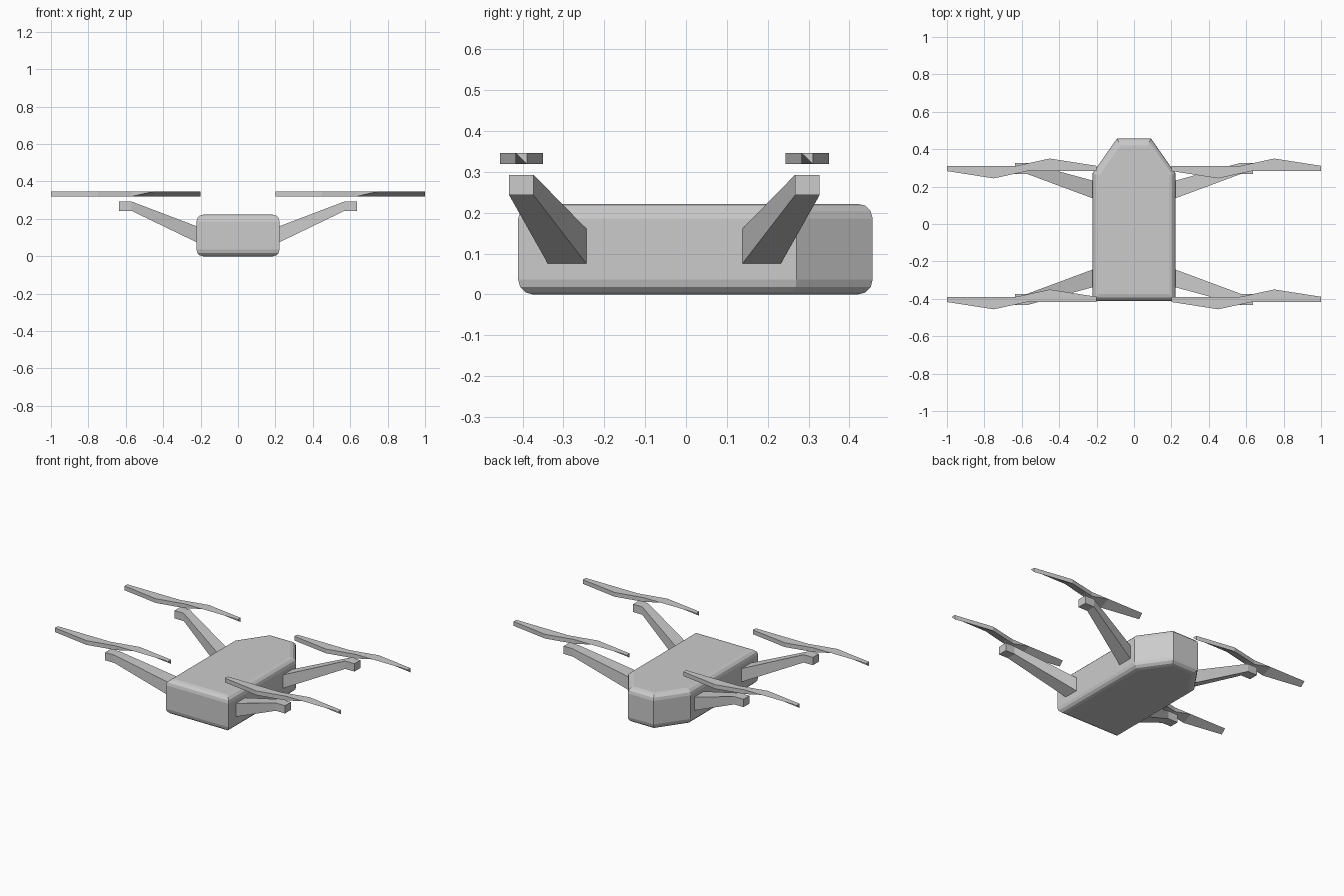
import bpy, bmesh

if "Cube" in bpy.data.objects:
    bpy.data.objects.remove(bpy.data.objects["Cube"])

MID_Y = -0.053    # arms and rotors mirror front/back about this line


def make_object(name, bm):
    bmesh.ops.remove_doubles(bm, verts=bm.verts, dist=1e-5)
    bmesh.ops.recalc_face_normals(bm, faces=bm.faces)
    mesh = bpy.data.meshes.new(name)
    bm.to_mesh(mesh)
    bm.free()
    obj = bpy.data.objects.new(name, mesh)
    bpy.context.collection.objects.link(obj)
    return obj


def loft(name, sections):
    """Skin a list of equal-length point loops and cap both ends."""
    bm = bmesh.new()
    rings = [[bm.verts.new(p) for p in s] for s in sections]
    for a, b in zip(rings, rings[1:]):
        n = len(a)
        for i in range(n):
            bm.faces.new((a[i], a[(i + 1) % n], b[(i + 1) % n], b[i]))
    bm.faces.new(rings[0])
    bm.faces.new(rings[-1])
    # collapse degenerate edges before normals are computed
    bmesh.ops.dissolve_degenerate(bm, dist=1e-5, edges=bm.edges)
    return make_object(name, bm)


# Body: tapered-nose plan, extruded, with rounded top and bottom rims
H = 0.222
half = [(0.222, -0.411), (0.222, 0.27), (0.091, 0.457)]
plan = half + [(-x, y) for x, y in reversed(half)]
bm = bmesh.new()
low = [bm.verts.new((x, y, 0)) for x, y in plan]
base = bm.faces.new(low)
ext = bmesh.ops.extrude_face_region(bm, geom=[base], use_keep_orig=True)
for v in ext["geom"]:
    if isinstance(v, bmesh.types.BMVert):
        v.co.z = H
bmesh.ops.recalc_face_normals(bm, faces=bm.faces)
rims = [e for e in bm.edges if abs(e.verts[0].co.z - e.verts[1].co.z) < 1e-6]
bmesh.ops.bevel(bm, geom=rims, offset=0.036, segments=3, profile=0.5,
                affect='EDGES')
make_object("body", bm)


# Arms: tapering strut with a short flat motor end
def arm(name, sx, rear):
    def ring(x, y0, y1, z0, z1):
        pts = [(y0, z0), (y1, z0), (y1, z1), (y0, z1)]
        return [(sx * x, 2 * MID_Y - y if rear else y, z) for y, z in pts]
    loft(name, [ring(0.217, 0.136, 0.231, 0.073, 0.159),
                ring(0.57, 0.267, 0.327, 0.243, 0.293),
                ring(0.635, 0.267, 0.327, 0.243, 0.293)])


# Rotors: two opposed blades with wedge cross-sections
def rotor(name, cx, cy):
    top, bot = 0.346, 0.319

    def ring(x, y0, y1, thin):
        # thin = 1: front edge is sharp, -1: back edge is sharp, 0: full box
        z0 = top if thin == 1 else bot
        z1 = top if thin == -1 else bot
        pts = [(y0, top), (y1, top), (y1, z1), (y0, z0)]
        return [(cx + x, cy + y, z) for y, z in pts]
    loft(name, [ring(-0.4, -0.014, 0.014, -1), ring(-0.15, -0.053, 0.014, -1),
                ring(-0.03, -0.027, 0.014, 0), ring(0.03, -0.014, 0.027, 0),
                ring(0.15, -0.014, 0.053, 1), ring(0.4, -0.014, 0.014, 1)])


for side, sx in (("left", -1), ("right", 1)):
    for end, rear in (("nose", False), ("tail", True)):
        arm(f"{end}_{side}_arm", sx, rear)
        rotor(f"{end}_{side}_rotor", sx * 0.6, -0.403 if rear else 0.297)
